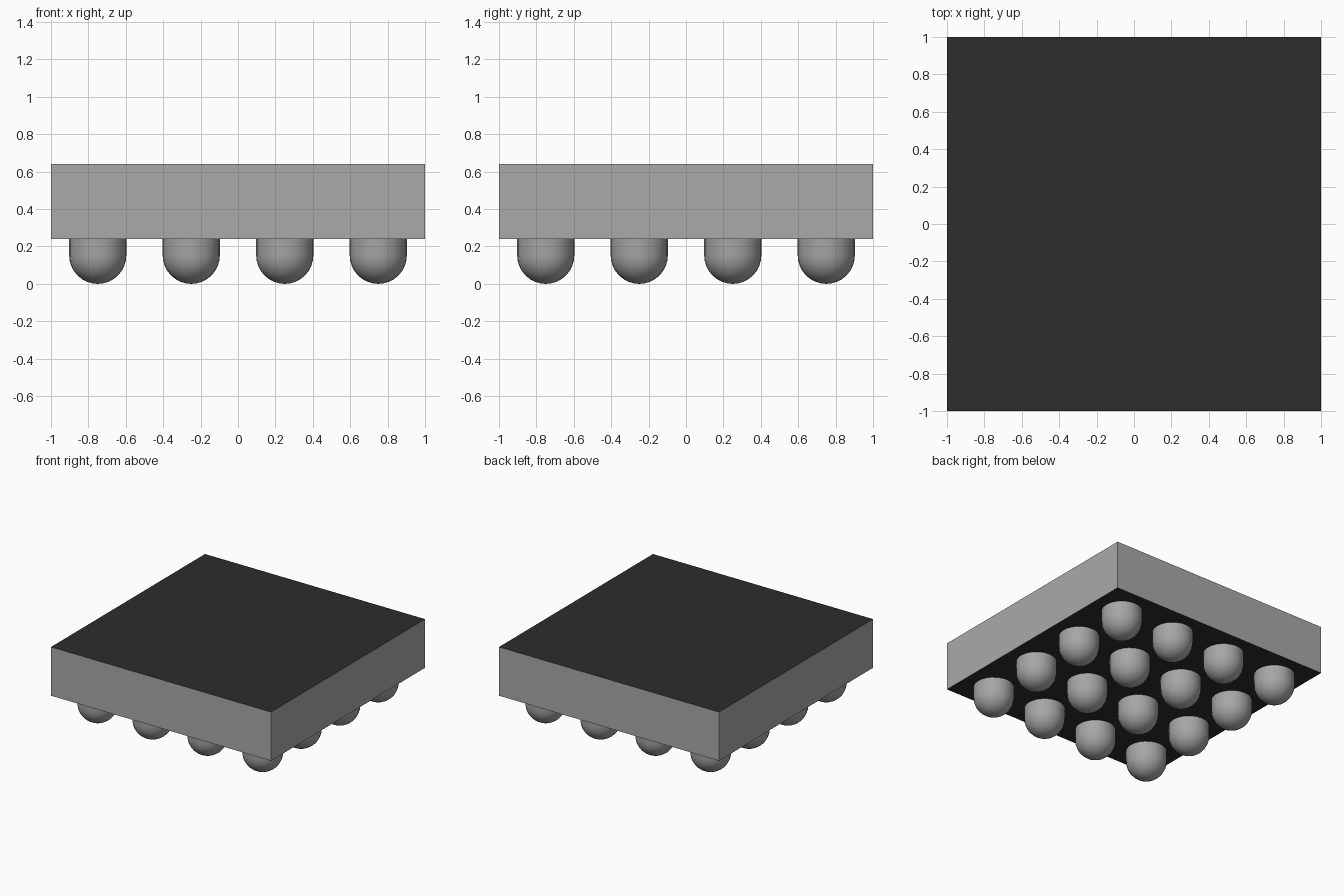
import bpy, bmesh, math

old = bpy.data.objects.get("Cube")
if old:
    bpy.data.objects.remove(old, do_unlink=True)


def material(name, level):
    mat = bpy.data.materials.new(name)
    mat.use_nodes = True
    colour = (level, level, level, 1)
    mat.diffuse_color = colour
    mat.node_tree.nodes["Principled BSDF"].inputs["Base Color"].default_value = colour
    return mat


dark = material("near black", 0.026)
grey = material("side grey", 0.4)
metal = material("ball grey", 0.38)

BASE, TOP = 0.24, 0.64
RADIUS = 0.153


def add_object(name, mesh):
    obj = bpy.data.objects.new(name, mesh)
    bpy.context.collection.objects.link(obj)
    return obj


# Square slab: dark top and underside, grey walls
bm = bmesh.new()
bmesh.ops.create_cube(bm, size=2)
bmesh.ops.scale(bm, verts=bm.verts, vec=(1, 1, (TOP - BASE) / 2))
bmesh.ops.translate(bm, verts=bm.verts, vec=(0, 0, (TOP + BASE) / 2))
bm.normal_update()
for face in bm.faces:
    face.material_index = 0 if abs(face.normal.z) > 0.5 else 1
slab_mesh = bpy.data.meshes.new("slab")
bm.to_mesh(slab_mesh)
bm.free()
slab_mesh.materials.append(dark)
slab_mesh.materials.append(grey)
add_object("slab", slab_mesh)

# Round-ended stud: a sphere whose upper half is stretched into a straight neck
bm = bmesh.new()
bmesh.ops.create_uvsphere(bm, u_segments=24, v_segments=16, radius=RADIUS)
upper = [v for v in bm.verts if v.co.z > 0.001]
bmesh.ops.delete(bm, geom=upper, context="VERTS")
rim = [e for e in bm.edges if e.is_boundary]
neck = bmesh.ops.extrude_edge_only(bm, edges=rim)["geom"]
for v in neck:
    if isinstance(v, bmesh.types.BMVert):
        v.co.z = BASE - RADIUS
bmesh.ops.recalc_face_normals(bm, faces=bm.faces)
# The open shell must face outwards
lowest = min(bm.faces, key=lambda f: f.calc_center_median().z)
if lowest.normal.z > 0:
    bmesh.ops.reverse_faces(bm, faces=bm.faces)
for face in bm.faces:
    face.smooth = True
stud_mesh = bpy.data.meshes.new("stud")
bm.to_mesh(stud_mesh)
bm.free()
stud_mesh.materials.append(metal)

# Four by four grid of studs sharing one mesh
for row in range(4):
    for column in range(4):
        stud = add_object(f"stud_{row + 1}_{column + 1}", stud_mesh)
        stud.location = (-0.75 + column / 2, -0.75 + row / 2, RADIUS)
